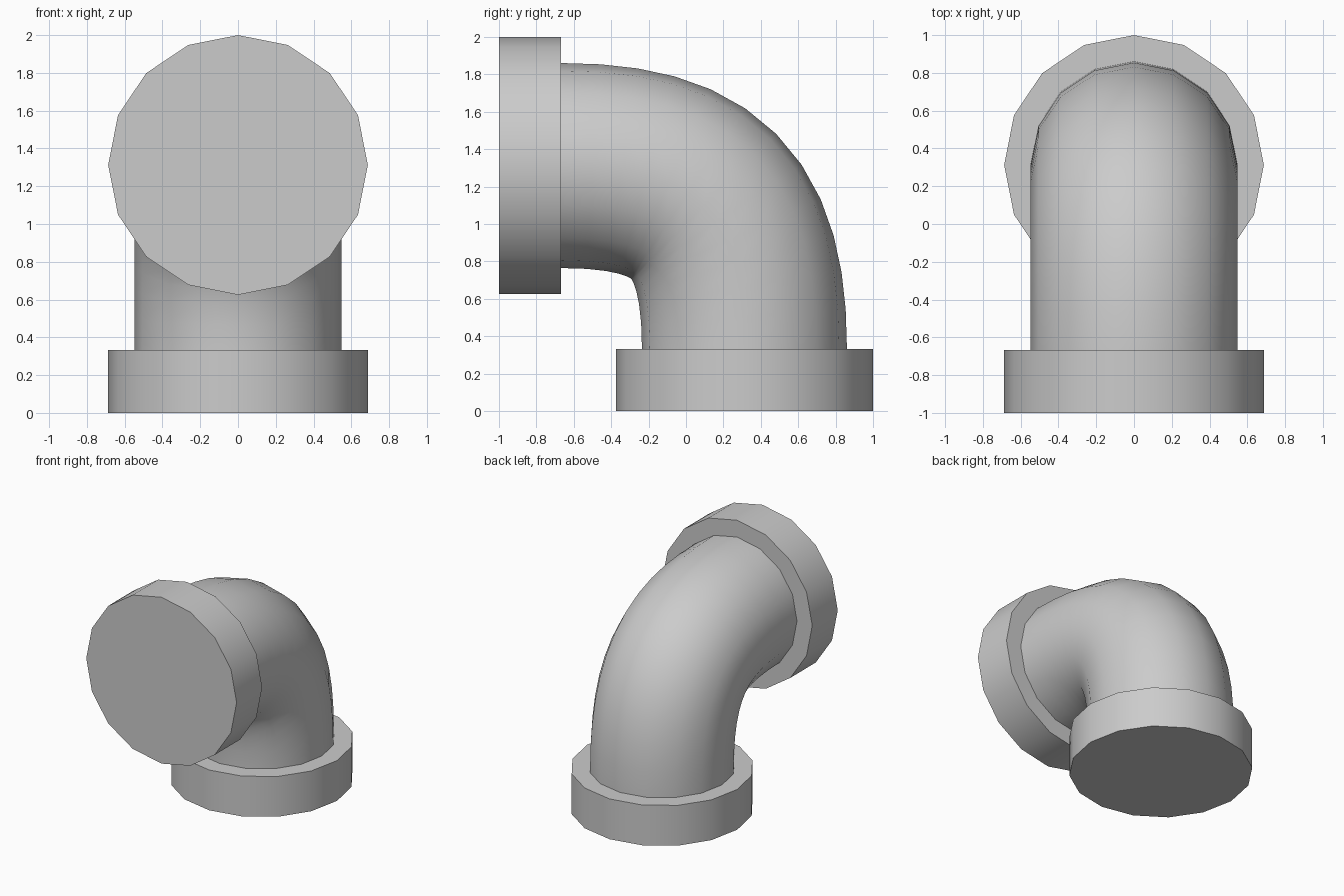
import bpy, bmesh, math
from mathutils import Vector

if "Cube" in bpy.data.objects:
    bpy.data.objects.remove(bpy.data.objects["Cube"])

SIDES = 16
AXIS_Y, AXIS_Z = 0.3125, 1.3125      # centre lines of the two openings
FLANGE_R, FLANGE_T = 0.6875, 0.333
PIPE_R = 0.548


def smooth(obj, degrees=35):
    bpy.ops.object.select_all(action='DESELECT')
    obj.select_set(True)
    bpy.context.view_layer.objects.active = obj
    bpy.ops.object.shade_smooth_by_angle(angle=math.radians(degrees))


def flange(name, location, rotation):
    bpy.ops.mesh.primitive_cylinder_add(vertices=SIDES, radius=FLANGE_R, depth=FLANGE_T,
                                        location=location, rotation=rotation)
    obj = bpy.context.object
    obj.name = name
    smooth(obj)


# Collars at the two ends
flange("bottom_flange", (0, AXIS_Y, FLANGE_T / 2), (0, 0, 0))
flange("front_flange", (0, -1 + FLANGE_T / 2, AXIS_Z), (math.pi / 2, 0, 0))

# Centre line of the elbow: a Bezier bend with short ends sunk into the collars
p0 = Vector((0, AXIS_Y, FLANGE_T))
p3 = Vector((0, FLANGE_T - 1, AXIS_Z))
corner = Vector((0, AXIS_Y, AXIS_Z))
p1, p2 = p0.lerp(corner, 0.74), p3.lerp(corner, 0.74)
path = [(p0 - Vector((0, 0, 0.1)), Vector((0, 0, 1)))]
STEPS = 12
for i in range(STEPS + 1):
    t = i / STEPS
    s = 1 - t
    point = p0 * s**3 + p1 * 3 * s * s * t + p2 * 3 * s * t * t + p3 * t**3
    tangent = (p1 - p0) * s * s + (p2 - p1) * 2 * s * t + (p3 - p2) * t * t
    path.append((point, tangent.normalized()))
path.append((p3 - Vector((0, 0.1, 0)), Vector((0, -1, 0))))

# Elbow pipe: round section swept along the centre line
bm = bmesh.new()
side = Vector((1, 0, 0))
rings = []
for point, tangent in path:
    normal = tangent.cross(side)
    angles = [2 * math.pi * k / SIDES for k in range(SIDES)]
    rings.append([bm.verts.new(point + PIPE_R * (side * math.cos(a) + normal * math.sin(a)))
                  for a in angles])
for a, b in zip(rings, rings[1:]):
    for k in range(SIDES):
        n = (k + 1) % SIDES
        bm.faces.new((a[k], a[n], b[n], b[k]))
bm.faces.new(rings[0])
bm.faces.new(rings[-1])
bmesh.ops.recalc_face_normals(bm, faces=bm.faces)
mesh = bpy.data.meshes.new("elbow_pipe")
bm.to_mesh(mesh)
bm.free()
elbow = bpy.data.objects.new("elbow_pipe", mesh)
bpy.context.collection.objects.link(elbow)
smooth(elbow, 60)
